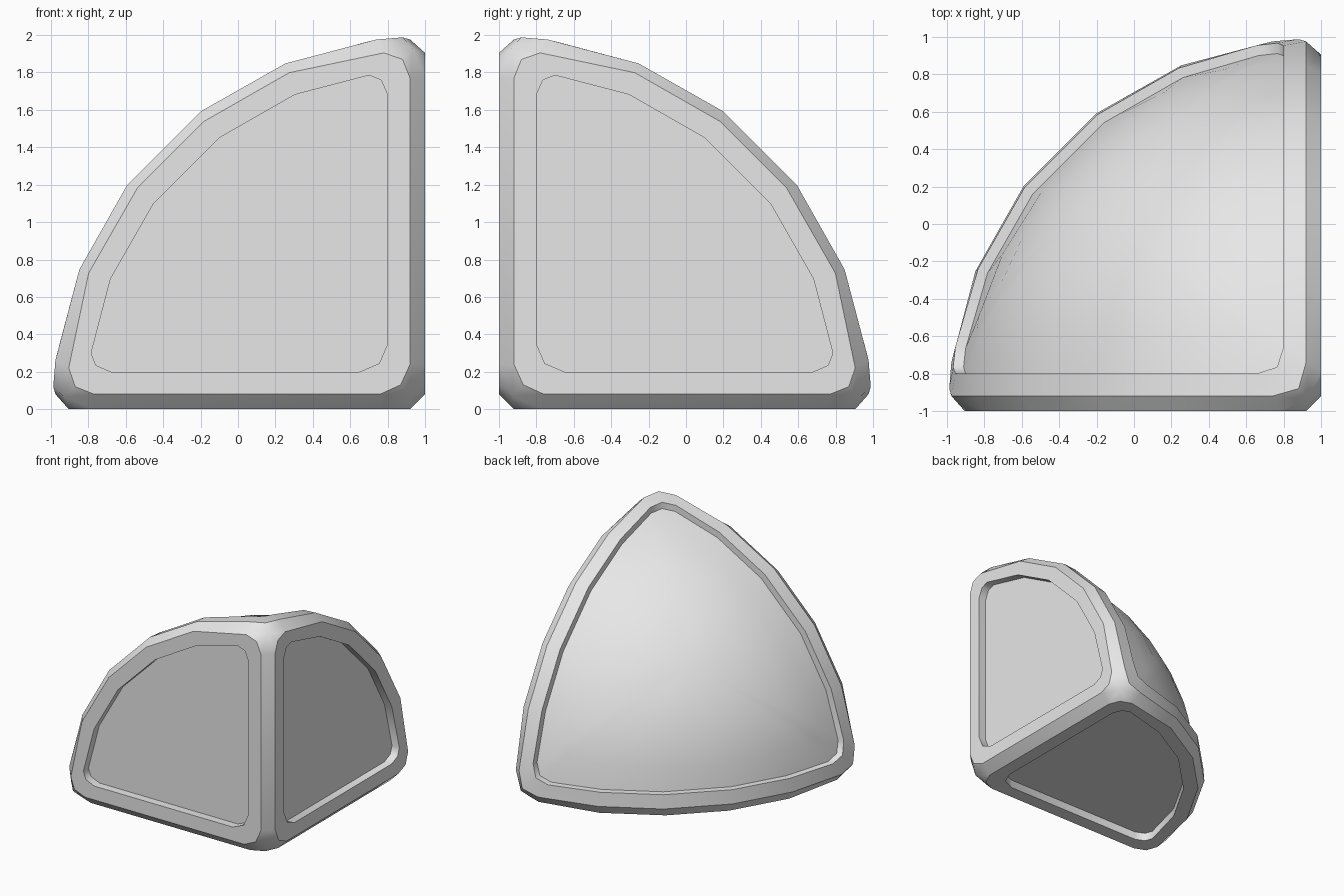
import bpy, bmesh, math
from mathutils import Vector

if "Cube" in bpy.data.objects:
    bpy.data.objects.remove(bpy.data.objects["Cube"])

# Eighth-of-a-ball block: three flat sides meet at one corner, opposite a round side.
# Local axes run from that corner: 0 = left, 1 = back, 2 = up.
R, R_IN, DEPTH = 2.0, 1.94, 0.07
bm = bmesh.new()
group = {}


def vert(c):
    return bm.verts.new((1 - c[0], c[1] - 1, c[2]))


def on_axes(k, depth, a, b):
    c = [0, 0, 0]
    c[k], c[(k + 1) % 3], c[(k + 2) % 3] = depth, a, b
    return c


def face(tag, *vs):
    f = bm.faces.new(vs)
    f.smooth = True
    group[f] = tag


def bridge(tag, l1, l2):
    n = len(l1)
    for i in range(n):
        j = (i + 1) % n
        face(tag, l1[i], l1[j], l2[j], l2[i])


def fan(tag, ring, centre):
    c = vert(centre)
    for i in range(len(ring)):
        face(tag, ring[i], ring[(i + 1) % len(ring)], c)


def quarter(corner, tip, radius, angles):
    """Quarter-disc outline with cut corners, symmetric about its diagonal."""
    arc = [(radius * math.cos(math.radians(t)), radius * math.sin(math.radians(t)))
           for t in angles]
    return corner + tip + arc + [(b, a) for a, b in reversed(tip)]


def round_loop(inset, radius, angles, mid):
    """Rounded spherical triangle: 6 arc points and 1 corner point per side."""
    flat_r = math.sqrt(radius ** 2 - inset ** 2)
    out = []
    for k in range(3):
        for t in angles:
            t = math.radians(t)
            out.append(on_axes(k, inset, flat_r * math.cos(t), flat_r * math.sin(t)))
        out.append(on_axes(k, mid, mid, math.sqrt(radius ** 2 - 2 * mid ** 2)))
    return out


outer = quarter([(.08, .24), (.13, .13), (.24, .08)],
                [(1.77, .08), (1.87, .12), (1.905, .22)], 1.94, (22, 37.5, 52.5, 68))
inner = quarter([(.2, .35), (.245, .245), (.35, .2)],
                [(1.68, .2), (1.76, .235), (1.785, .3)], 1.82, (22.5, 37, 53, 67.5))

# Flat sides: frame, step and recessed panel
P = []
for k in range(3):
    rim = [vert(on_axes(k, 0, *p)) for p in outer]
    lip = [vert(on_axes(k, 0, *p)) for p in inner]
    low = [vert(on_axes(k, DEPTH, *p)) for p in inner]
    bridge("frame%d" % k, rim, lip)
    bridge("step%d" % k, lip, low)
    face("panel%d" % k, *low)
    P.append(rim)

# Round side: frame, step and recessed dome
S = [vert(c) for c in round_loop(.08, R - .005, (7.5, 22, 37, 53, 68, 82.5), .12)]
angles = (10, 22.5, 37, 53, 67.5, 80)
T = [vert(c) for c in round_loop(.2, R - .005, angles, .235)]
edge = round_loop(.2, R_IN, angles, .235)
ring = [vert(c) for c in edge]
bridge("round_frame", S, T)
bridge("round_step", T, ring)
mid = Vector((1, 1, 1)).normalized() * R_IN
for t in (.2, .4, .6, .8):
    nxt = [vert(Vector(c).lerp(mid, t).normalized() * R_IN) for c in edge]
    bridge("dome", ring, nxt)
    ring = nxt
fan("dome", ring, mid)

# Bevelled edges and corners
for k in range(3):
    k1, k2 = (k + 1) % 3, (k + 2) % 3
    face("bevel", P[k][2], P[k][3], P[k2][12], P[k2][0])
    for i in range(5):
        face("bevel", P[k][5 + i], P[k][6 + i], S[7 * k + i + 1], S[7 * k + i])
    # tip at the end of axis k
    fan("bevel", P[k2][3:6] + [S[7 * k2], S[7 * k1 + 6], S[7 * k1 + 5]] + P[k1][10:13],
        on_axes(k, 1.93, .065, .065))
fan("bevel", P[0][:3] + P[2][:3] + P[1][:3], (.07, .07, .07))

# Crisp lines only where one kind of surface meets another
bmesh.ops.recalc_face_normals(bm, faces=bm.faces[:])
for e in bm.edges:
    e.smooth = len({group[f] for f in e.link_faces}) == 1

mesh = bpy.data.meshes.new("ball_corner_block")
bm.to_mesh(mesh)
bm.free()
mat = bpy.data.materials.new("light grey")
mat.diffuse_color = (.8, .8, .8, 1)
mat.use_nodes = True
mat.node_tree.nodes["Principled BSDF"].inputs["Base Color"].default_value = mat.diffuse_color
mesh.materials.append(mat)
bpy.context.collection.objects.link(bpy.data.objects.new("ball_corner_block", mesh))
